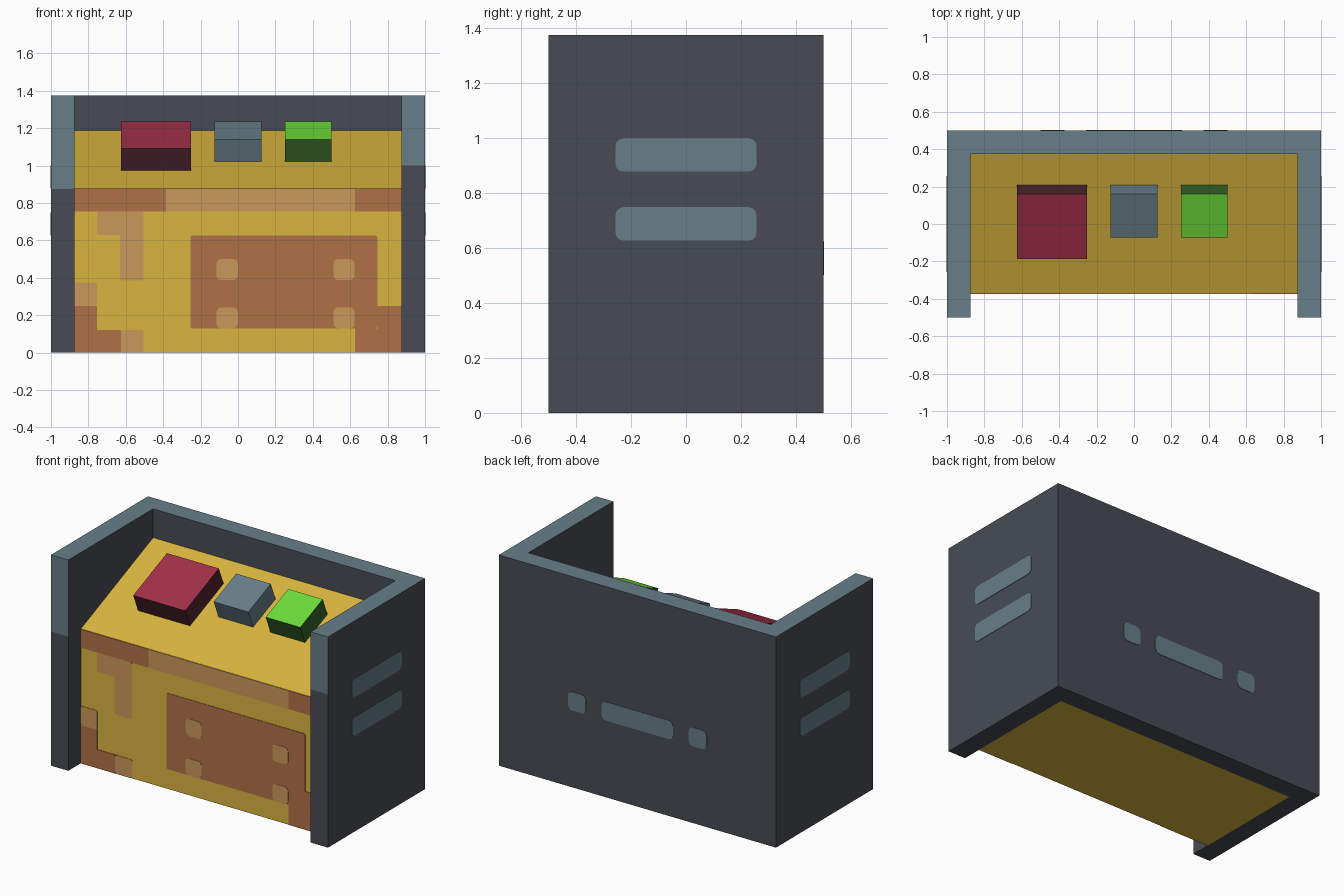
import bpy
import bmesh
from math import radians, cos, sin
from mathutils import Matrix, Vector

if "Cube" in bpy.data.objects:
    bpy.data.objects.remove(bpy.data.objects["Cube"])


def material(name, r, g, b):
    linear = [((c / 255 + 0.055) / 1.055) ** 2.4 for c in (r, g, b)] + [1]
    mat = bpy.data.materials.new(name)
    mat.use_nodes = True
    mat.diffuse_color = linear
    mat.node_tree.nodes["Principled BSDF"].inputs["Base Color"].default_value = linear
    return mat


dark = material("dark slate", 71, 75, 84)
slate = material("light slate", 103, 126, 137)
yellow = material("yellow", 217, 181, 62)
brown = material("rust brown", 176, 113, 71)
tan = material("tan", 201, 153, 90)
red = material("crimson", 163, 48, 73)
maroon = material("maroon", 78, 36, 46)
green = material("bright green", 108, 220, 57)
forest = material("forest green", 53, 100, 40)


def prism(name, outline, depth, frame, mats, corner=0, rule=None, cuts=()):
    """Extrude a flat outline along its local z, place it, and colour its faces."""
    bm = bmesh.new()
    bm.faces.new([bm.verts.new((u, v, 0)) for u, v in outline])
    if corner:
        bmesh.ops.bevel(bm, geom=bm.verts[:], offset=corner, segments=3,
                        profile=0.5, affect='VERTICES')
    side = bmesh.ops.extrude_face_region(bm, geom=bm.faces[:])["geom"]
    bmesh.ops.translate(bm, vec=(0, 0, depth),
                        verts=[g for g in side if isinstance(g, bmesh.types.BMVert)])
    for z in cuts:
        bmesh.ops.bisect_plane(bm, geom=bm.verts[:] + bm.edges[:] + bm.faces[:],
                               plane_co=(0, 0, z), plane_no=(0, 0, 1))
    bmesh.ops.recalc_face_normals(bm, faces=bm.faces[:])
    if rule:
        for f in bm.faces:
            f.material_index = rule(f.normal, f.calc_center_median())
    bm.transform(frame)
    mesh = bpy.data.meshes.new(name)
    bm.to_mesh(mesh)
    bm.free()
    for m in mats:
        mesh.materials.append(m)
    obj = bpy.data.objects.new(name, mesh)
    bpy.context.collection.objects.link(obj)
    return obj


def frame(u, v, origin):
    """Frame whose local x and y follow u and v, with z pointing outward."""
    u, v = Vector(u), Vector(v)
    rot = Matrix((u, v, u.cross(v))).transposed().to_4x4()
    return Matrix.Translation(origin) @ rot


def rect(u0, u1, v0, v1):
    return [(u0, v0), (u1, v0), (u1, v1), (u0, v1)]


# U-shaped housing: light on top and on the upper parts of the front edges
IN, FRONT, TOP = 0.875, -0.37, 1.375


def housing_colour(n, c):
    post_front = n.y < -0.5 and c.y < -0.4 and c.z > (IN if c.x < 0 else 1.0)
    return int(n.z > 0.5 or post_front)


prism("housing",
      [(-1, -0.5), (-IN, -0.5), (-IN, 0.375), (IN, 0.375),
       (IN, -0.5), (1, -0.5), (1, 0.5), (-1, 0.5)],
      TOP, Matrix(), [dark, slate], rule=housing_colour, cuts=(IN, 1.0))

# Console body with sloping desk
prism("console_body", [(FRONT, 0), (0.375, 0), (0.375, 1.187), (FRONT, 0.877)],
      2 * IN, frame((0, 1, 0), (0, 0, 1), (-IN, 0, 0)), [yellow])

# Buttons lying on the slope
tilt = radians(22.5)
up_slope = (0, cos(tilt), sin(tilt))
for name, x0, x1, length, top, side in (
        ("red_button", -0.625, -0.25, 0.375, red, maroon),
        ("slate_button", -0.125, 0.125, 0.25, slate, slate),
        ("green_button", 0.25, 0.5, 0.25, green, forest)):
    prism(name, rect(x0, x1, -length, 0), 0.127,
          frame((1, 0, 0), up_slope, (0, 0.208, 1.118)),
          [side, top], rule=lambda n, c: int(n.z > 0.5))

# Painted patches on the front
front = frame((1, 0, 0), (0, 0, 1), (0, FRONT, 0))
patches = [
    ("top_band_right", rect(-IN, -0.385, 0.755, IN), brown, 0),
    ("top_band_middle", rect(-0.385, 0.625, 0.755, IN), tan, 0),
    ("top_band_left", rect(0.625, IN, 0.755, IN), brown, 0),
    ("hook_patch", [(-0.505, 0.755), (-0.755, 0.755), (-0.755, 0.63), (-0.63, 0.63),
                    (-0.63, 0.385), (-0.505, 0.385)], tan, 0.01),
    ("edge_patch", rect(-IN, -0.755, 0.25, 0.375), tan, 0.01),
    ("right_corner_patch", [(-IN, 0), (-0.625, 0), (-0.625, 0.122), (-0.755, 0.122),
                            (-0.755, 0.25), (-IN, 0.25)], brown, 0),
    ("floor_patch", rect(-0.625, -0.505, 0, 0.122), tan, 0.01),
    ("left_corner_patch", [(0.625, 0), (IN, 0), (IN, 0.25), (0.745, 0.25),
                           (0.745, 0.13), (0.625, 0.13)], brown, 0),
    ("hatch", rect(-0.255, 0.745, 0.13, 0.625), brown, 0.01),
]
for name, outline, mat, corner in patches:
    prism(name, outline, 0.003, front, [mat], corner)

# Rivets on the hatch
for side, u in (("right", -0.115), ("left", 0.51)):
    for level, v in (("lower", 0.13), ("upper", 0.388)):
        prism(f"{level}_{side}_rivet", rect(u, u + 0.114, v, v + 0.112), 0.005,
              front, [tan], 0.025)

# Vent stripes on both sides
for side, s in (("left", 1), ("right", -1)):
    wall = frame((0, s, 0), (0, 0, 1), (s, 0, 0))
    for level, v in (("lower", 0.627), ("upper", 0.878)):
        prism(f"{side}_{level}_vent", rect(-0.257, 0.257, v, v + 0.122), 0.003,
              wall, [slate], 0.03)

# Marks on the back
back = frame((-1, 0, 0), (0, 0, 1), (0, 0.5, 0))
for name, u0, u1 in (("back_left_mark", -0.5, -0.372), ("back_middle_mark", -0.257, 0.257),
                     ("back_right_mark", 0.372, 0.5)):
    prism(name, rect(u0, u1, 0.502, 0.624), 0.003, back, [slate], 0.03)
